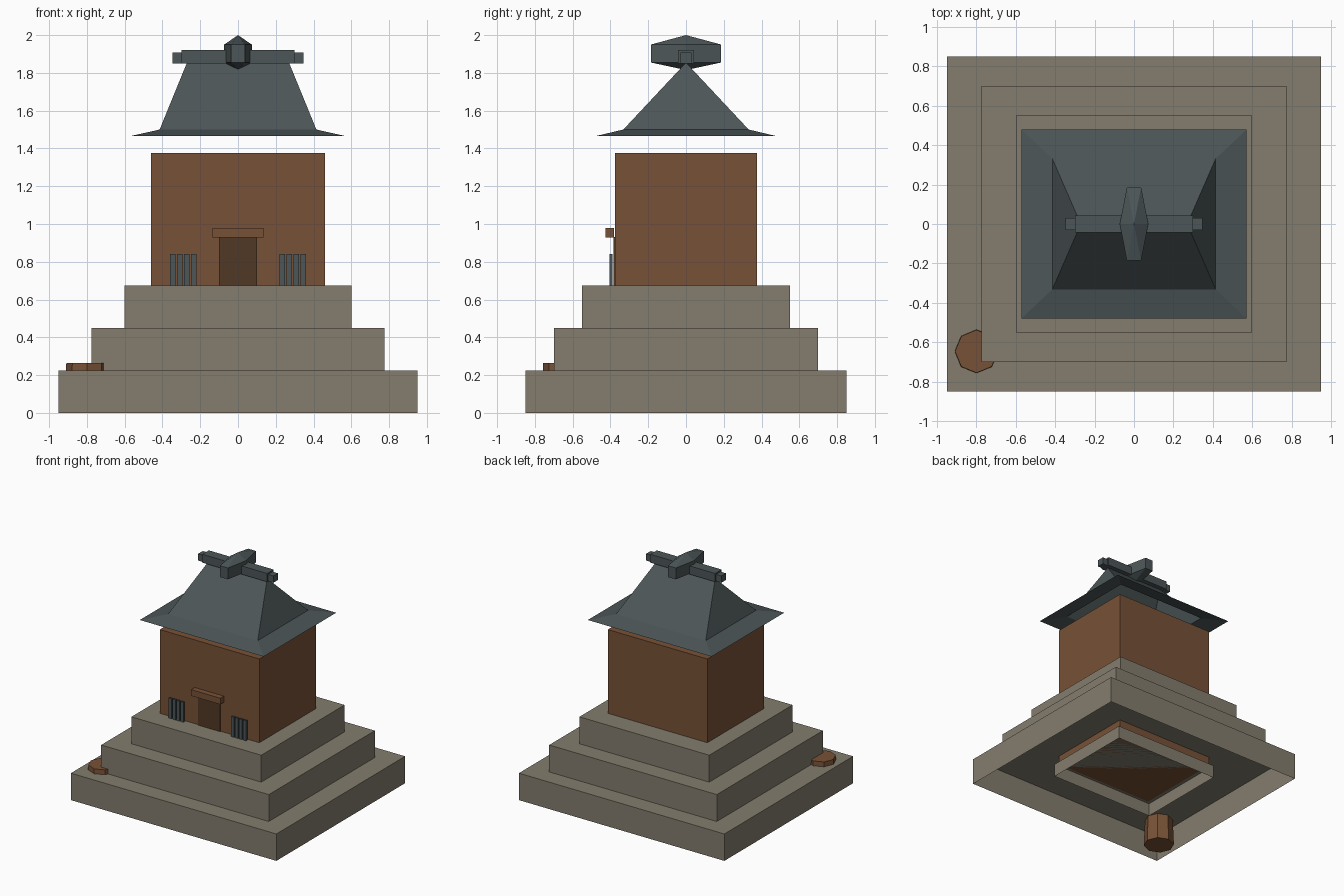
import bpy, bmesh, math
from mathutils import Vector

if "Cube" in bpy.data.objects:
    bpy.data.objects.remove(bpy.data.objects["Cube"])


def material(name, color):
    m = bpy.data.materials.new(name)
    m.diffuse_color = (*color, 1)
    m.use_nodes = True
    m.node_tree.nodes["Principled BSDF"].inputs["Base Color"].default_value = m.diffuse_color
    return m


STONE = material("stone", (0.23, 0.205, 0.155))
WOOD = material("brown wood", (0.185, 0.083, 0.037))
DARK = material("dark wood", (0.08, 0.04, 0.018))
SLATE = material("slate", (0.073, 0.093, 0.098))


def finish(bm, name, mat):
    bmesh.ops.recalc_face_normals(bm, faces=bm.faces)
    mesh = bpy.data.meshes.new(name)
    bm.to_mesh(mesh)
    bm.free()
    mesh.materials.append(mat)
    ob = bpy.data.objects.new(name, mesh)
    bpy.context.collection.objects.link(ob)
    return ob


def box(name, mat, x, y, z, open_bottom=False):
    """Box from (min, max) ranges, optionally without its bottom face."""
    bm = bmesh.new()
    bmesh.ops.create_cube(bm, size=1)
    for v in bm.verts:
        v.co = [r[0] if c < 0 else r[1] for c, r in zip(v.co, (x, y, z))]
    if open_bottom:
        low = [f for f in bm.faces if f.calc_center_median().z < z[0] + 1e-4]
        bmesh.ops.delete(bm, geom=low, context='FACES_ONLY')
    return finish(bm, name, mat)


def both(a):
    return (-a, a)


# stepped stone base, hollow underneath
for i, (hx, hy) in enumerate([(0.95, 0.85), (0.775, 0.70), (0.60, 0.55)]):
    box(f"base_tier_{i + 1}", STONE, both(hx), both(hy),
        (0.225 * i, 0.225 * (i + 1)), True)

# house walls and the plinth that hangs inside the base
box("house_plinth", STONE, both(0.488), both(0.396), (0.04, 0.15), True)
box("house_walls", WOOD, both(0.46), both(0.375), (0.15, 1.375))

# door, lintel and window bars
box("door", DARK, both(0.10), (-0.383, -0.375), (0.45, 0.93))
box("door_lintel", WOOD, both(0.135), (-0.427, -0.38), (0.928, 0.98))
for side, sign in (("left", -1), ("right", 1)):
    for i in range(4):
        c = sign * (0.234 + 0.037 * i)
        box(f"window_bar_{side}_{i + 1}", SLATE, (c - 0.014, c + 0.014),
            (-0.406, -0.39), (0.55, 0.842))

# roof shell: flared eaves, then steep slopes up to the ridge
bm = bmesh.new()
rings = []
for hx, hy, z in [(0.572, 0.48, 1.465), (0.415, 0.332, 1.50), (0.272, 0.004, 1.85)]:
    rings.append([bm.verts.new((sx * hx, sy * hy, z))
                  for sx, sy in ((-1, -1), (1, -1), (1, 1), (-1, 1))])
for a, b in zip(rings, rings[1:]):
    for i in range(4):
        j = (i + 1) % 4
        bm.faces.new((a[i], a[j], b[j], b[i]))
bm.faces.new(rings[-1])
finish(bm, "roof", SLATE)

# ridge beam with narrower end caps
box("ridge_beam", SLATE, both(0.30), both(0.043), (1.85, 1.92))
for side, sign in (("left", -1), ("right", 1)):
    box(f"ridge_end_{side}", SLATE, sorted((sign * 0.30, sign * 0.347)),
        both(0.03), (1.85, 1.907))

# faceted ornament across the ridge
bm = bmesh.new()
points = [(0, 0, 2.0), (0, 0, 1.815)]
for sx in (-1, 1):
    for z in (1.855, 1.95):
        points += [(sx * 0.073, 0, z), (sx * 0.036, -0.186, z), (sx * 0.036, 0.186, z)]
for p in points:
    bm.verts.new(p)
bmesh.ops.convex_hull(bm, input=bm.verts)
finish(bm, "ridge_ornament", SLATE)

# eight-sided barrel sunk into the base corner
bm = bmesh.new()
bmesh.ops.create_cone(bm, cap_ends=True, segments=8, radius1=0.12,
                      radius2=0.109, depth=0.265)
bmesh.ops.translate(bm, verts=bm.verts, vec=Vector((-0.80, -0.647, 0.1325)))
finish(bm, "barrel", WOOD)
